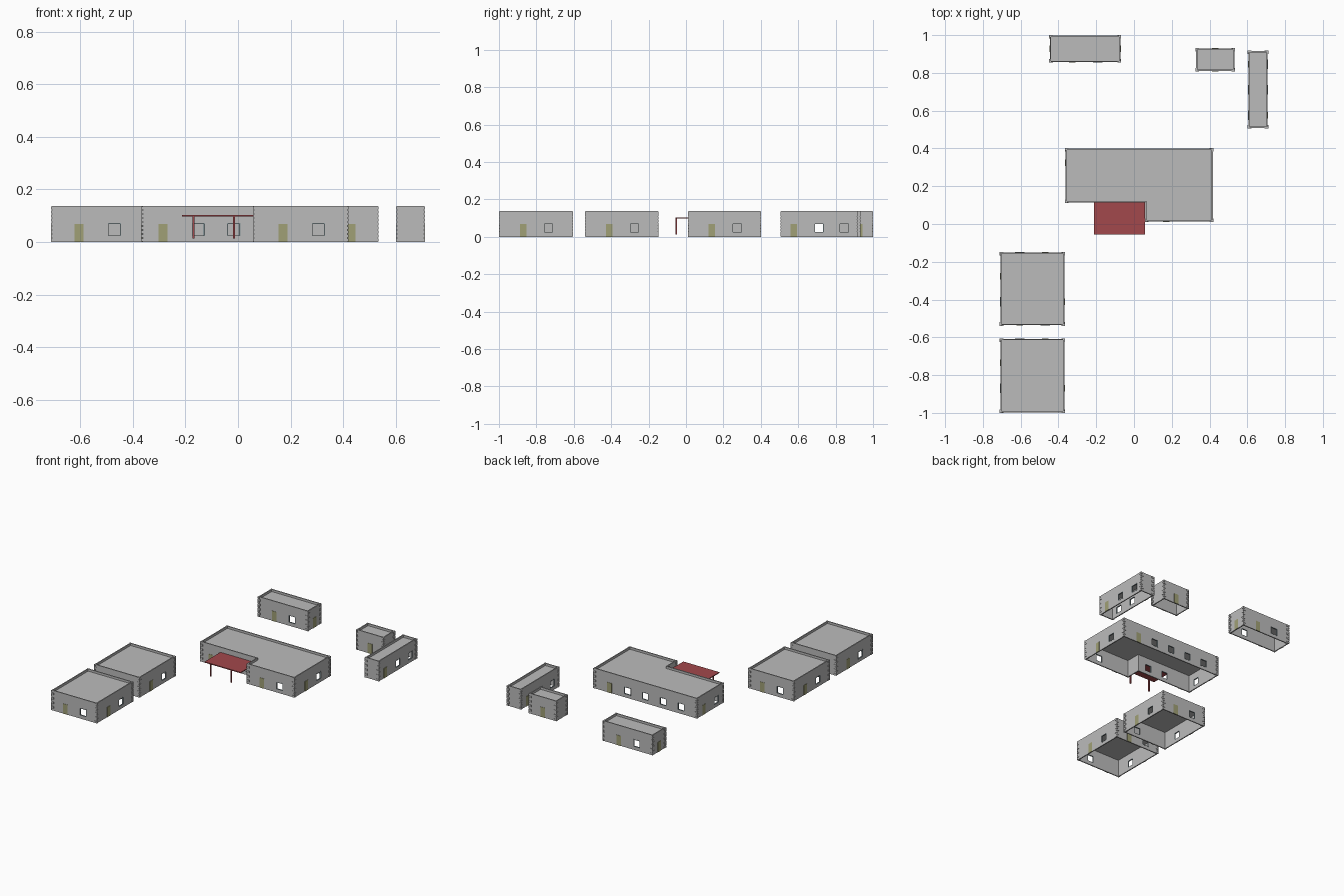
import bpy, bmesh
from mathutils import Vector

if "Cube" in bpy.data.objects:
    bpy.data.objects.remove(bpy.data.objects["Cube"])

def mat(name, rgb):
    m = bpy.data.materials.new(name)
    m.diffuse_color = (*rgb, 1)
    m.use_nodes = True
    m.node_tree.nodes["Principled BSDF"].inputs["Base Color"].default_value = m.diffuse_color
    return m

GREY = mat("wall_grey", (0.50, 0.50, 0.50))
OLIVE = mat("door_olive", (0.35, 0.35, 0.18))
RED = mat("canopy_red", (0.36, 0.065, 0.072))
FRAME = mat("window_frame_blue_grey", (0.25, 0.31, 0.33))

TOP, ROOF, THICK = 0.137, 0.122, 0.007      # wall top, roof level, wall thickness
STEP = 0.135                                # spacing of openings
WIN_W, WIN_Z0, WIN_Z1 = 0.05, 0.022, 0.072
DOOR_W, DOOR_H = 0.034, 0.068


def finish(bm, name, material):
    me = bpy.data.meshes.new(name)
    bm.to_mesh(me)
    bm.free()
    ob = bpy.data.objects.new(name, me)
    me.materials.append(material)
    bpy.context.collection.objects.link(ob)
    return ob


def box(bm, a, b):
    """Axis aligned box between two opposite corners."""
    lo = Vector([min(p, q) for p, q in zip(a, b)])
    hi = Vector([max(p, q) for p, q in zip(a, b)])
    geo = bmesh.ops.create_cube(bm, size=1)
    for v in geo["verts"]:
        v.co = Vector([l + (c + 0.5) * (h - l) for l, h, c in zip(lo, hi, v.co)])


def solidify(ob, t):
    m = ob.modifiers.new("thickness", "SOLIDIFY")
    m.thickness, m.offset, m.use_even_offset = t, -1, True


def building(name, outline):
    pts = [Vector((x, y, 0)) for x, y in outline]      # counter-clockwise
    walls, doors, frames, quoins = (bmesh.new() for _ in range(4))
    up = Vector((0, 0, 1))
    for i, p in enumerate(pts):
        q = pts[(i + 1) % len(pts)]
        d = (q - p).normalized()
        out = d.cross(up)
        length = (q - p).length
        n = int(length / STEP + 0.01)
        spots = [length / 2 + (k - (n - 1) / 2) * STEP for k in range(n)]
        at = lambda s, o, z: p + d * s + out * o + up * z
        # door first from the left, then windows
        if spots:
            s = spots[0]
            box(doors, at(s - DOOR_W / 2, -0.001, 0), at(s + DOOR_W / 2, 0.002, DOOR_H))
        cuts = [0.0]
        for s in spots[1:]:
            l, r = s - WIN_W / 2, s + WIN_W / 2
            cuts += [l, r]
            w = 0.003
            for s0, s1, z0, z1 in ((l, l + w, WIN_Z0, WIN_Z1), (r - w, r, WIN_Z0, WIN_Z1),
                                   (l + w, r - w, WIN_Z0, WIN_Z0 + w),
                                   (l + w, r - w, WIN_Z1 - w, WIN_Z1)):
                box(frames, at(s0, -THICK, z0), at(s1, 0.001, z1))
        cuts.append(length)
        # wall cells, leaving the window openings out
        zs = (0, WIN_Z0, WIN_Z1, TOP)
        for c in range(len(cuts) - 1):
            for r in range(3):
                if r == 1 and c % 2 == 1:
                    continue
                corners = ((cuts[c], zs[r]), (cuts[c + 1], zs[r]),
                           (cuts[c + 1], zs[r + 1]), (cuts[c], zs[r + 1]))
                walls.faces.new([walls.verts.new(at(s, 0, z)) for s, z in corners])
        # alternating corner stones on outer corners
        before = (p - pts[i - 1]).normalized()
        if before.cross(d).z > 0:
            h = TOP / 9
            e = 0.003
            for k in range(0, 9):
                a, b = (0.016, THICK) if k % 2 else (THICK, 0.016)
                outer = p + (before - d) * e
                inner = p + d * a - before * b
                box(quoins, outer + up * (k * h + 0.001), inner + up * ((k + 1) * h - 0.001))
    bmesh.ops.remove_doubles(walls, verts=walls.verts, dist=0.0001)
    solidify(finish(walls, name + "_walls", GREY), THICK)
    finish(doors, name + "_doors", OLIVE)
    finish(frames, name + "_window_frames", FRAME)
    finish(quoins, name + "_corner_stones", GREY)
    # roof sunk behind the parapet
    roof = bmesh.new()
    f = roof.faces.new([roof.verts.new((v.x, v.y, ROOF)) for v in pts])
    ring = bmesh.ops.inset_region(roof, faces=[f], thickness=THICK / 2, use_even_offset=True)
    bmesh.ops.delete(roof, geom=ring["faces"], context="FACES")
    solidify(finish(roof, name + "_roof", GREY), 0.004)


def rect(x0, x1, y0, y1):
    return [(x0, y0), (x1, y0), (x1, y1), (x0, y1)]


building("front_house", rect(-0.708, -0.368, -0.997, -0.608))
building("second_house", rect(-0.708, -0.368, -0.536, -0.150))
building("back_house", rect(-0.446, -0.072, 0.857, 0.997))
building("small_shed", rect(0.328, 0.532, 0.810, 0.930))
building("long_shed", rect(0.605, 0.708, 0.508, 0.915))
building("main_house", [(-0.362, 0.115), (0.06, 0.115), (0.06, 0.013),
                        (0.417, 0.013), (0.417, 0.399), (-0.362, 0.399)])

# porch canopy and posts
bm = bmesh.new()
box(bm, (-0.213, -0.056, 0.097), (0.059, 0.114, 0.103))
finish(bm, "porch_canopy", RED)
bm = bmesh.new()
for x in (-0.169, -0.015):
    box(bm, (x - 0.004, -0.056, 0.013), (x + 0.004, -0.048, 0.098))
finish(bm, "porch_posts", RED)
